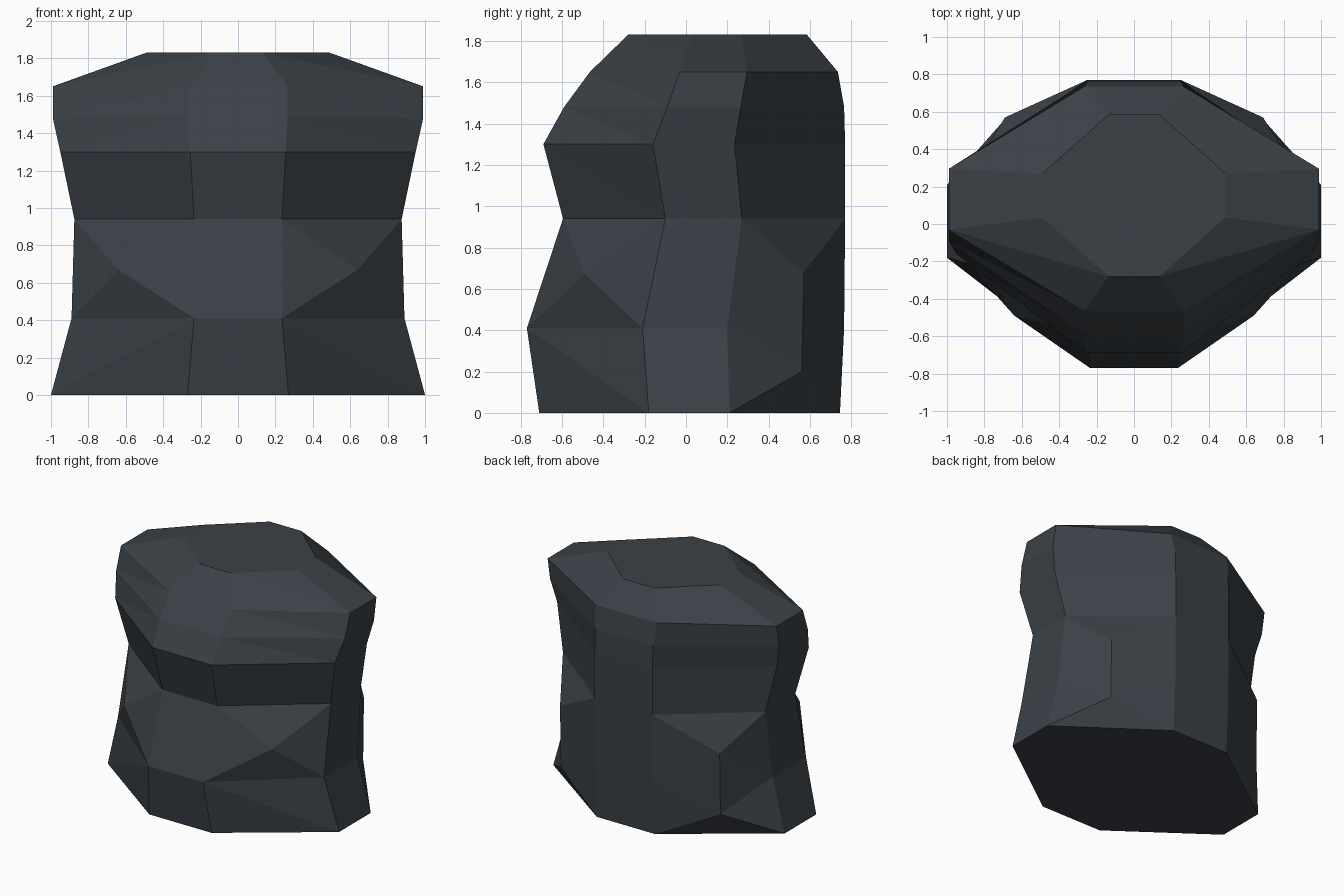
import bpy

if "Cube" in bpy.data.objects:
    bpy.data.objects.remove(bpy.data.objects["Cube"])

# Eight-sided rings: z, side x, side y front/back, front half width, front y, back half width, back y
RINGS = [
    (0.00, 1.00, -0.18, 0.21, 0.27, -0.71, 0.25, 0.745),
    (0.41, 0.89, -0.21, 0.20, 0.235, -0.77, 0.25, 0.765),
    (0.94, 0.875, -0.10, 0.27, 0.235, -0.595, 0.25, 0.77),
    (1.30, 0.95, -0.16, 0.235, 0.255, -0.69, 0.25, 0.77),
    (1.48, 0.99, -0.09, 0.265, 0.265, -0.59, 0.25, 0.765),
    (1.65, 0.99, -0.03, 0.295, 0.265, -0.465, 0.265, 0.735),
    (1.83, 0.49, 0.035, 0.27, 0.135, -0.28, 0.135, 0.585),
]

verts, faces = [], []
for z, sx, sf, sb, fw, fy, bw, by in RINGS:
    half = [(fw, fy), (sx, sf), (sx, sb), (bw, by)]
    verts += [(x, y, z) for x, y in half]
    verts += [(-x, y, z) for x, y in reversed(half)]


def ring(level, i):
    return level * 8 + i % 8


def fan(loop, tip):
    """Triangles from an open chain of corners to one raised point."""
    faces.extend((a, b, tip) for a, b in zip(loop, loop[1:]))


# Walls; the sculpted diagonal panels are left open here
for level in range(len(RINGS) - 1):
    for i in range(8):
        if (level == 1 and i in (0, 6)) or (level < 2 and i in (2, 4)):
            continue
        a, b = ring(level, i), ring(level, i + 1)
        c, d = ring(level + 1, i + 1), ring(level + 1, i)
        if i in (2, 3, 4):
            faces.append((a, b, c, d))
        elif i < 4:
            faces += [(a, b, d), (b, c, d)]
        else:
            faces += [(a, b, c), (a, c, d)]

# Raised points on the diagonal panels, both sides
for side, front, back in ((1, 0, 2), (-1, 6, 4)):
    tip = len(verts)
    verts += [(side * 0.64, -0.49, 0.67), (side * 0.69, 0.56, 0.20), (side * 0.69, 0.57, 0.68)]
    a, b = ring(1, front), ring(1, front + 1)
    c, d = ring(2, front + 1), ring(2, front)
    fan([a, b, c, d, a], tip)
    low, high = tip + 1, tip + 2
    l0, l1, l2 = (ring(k, back) for k in range(3))
    r0, r1, r2 = (ring(k, back + 1) for k in range(3))
    fan([l1, l0, r0, r1], low)
    fan([r1, r2, l2, l1], high)
    faces += [(low, r1, high), (l1, low, high)]

# Bottom and top caps
faces.append(tuple(reversed(range(8))))
faces.append(tuple(ring(len(RINGS) - 1, i) for i in range(8)))

mesh = bpy.data.meshes.new("torso_block")
mesh.from_pydata(verts, [], faces)
mesh.update()
block = bpy.data.objects.new("torso_block", mesh)
bpy.context.collection.objects.link(block)

# Single dark slate colour
slate = bpy.data.materials.new("dark_slate")
slate.diffuse_color = (0.043, 0.053, 0.063, 1.0)
slate.use_nodes = True
slate.node_tree.nodes["Principled BSDF"].inputs["Base Color"].default_value = slate.diffuse_color
mesh.materials.append(slate)
